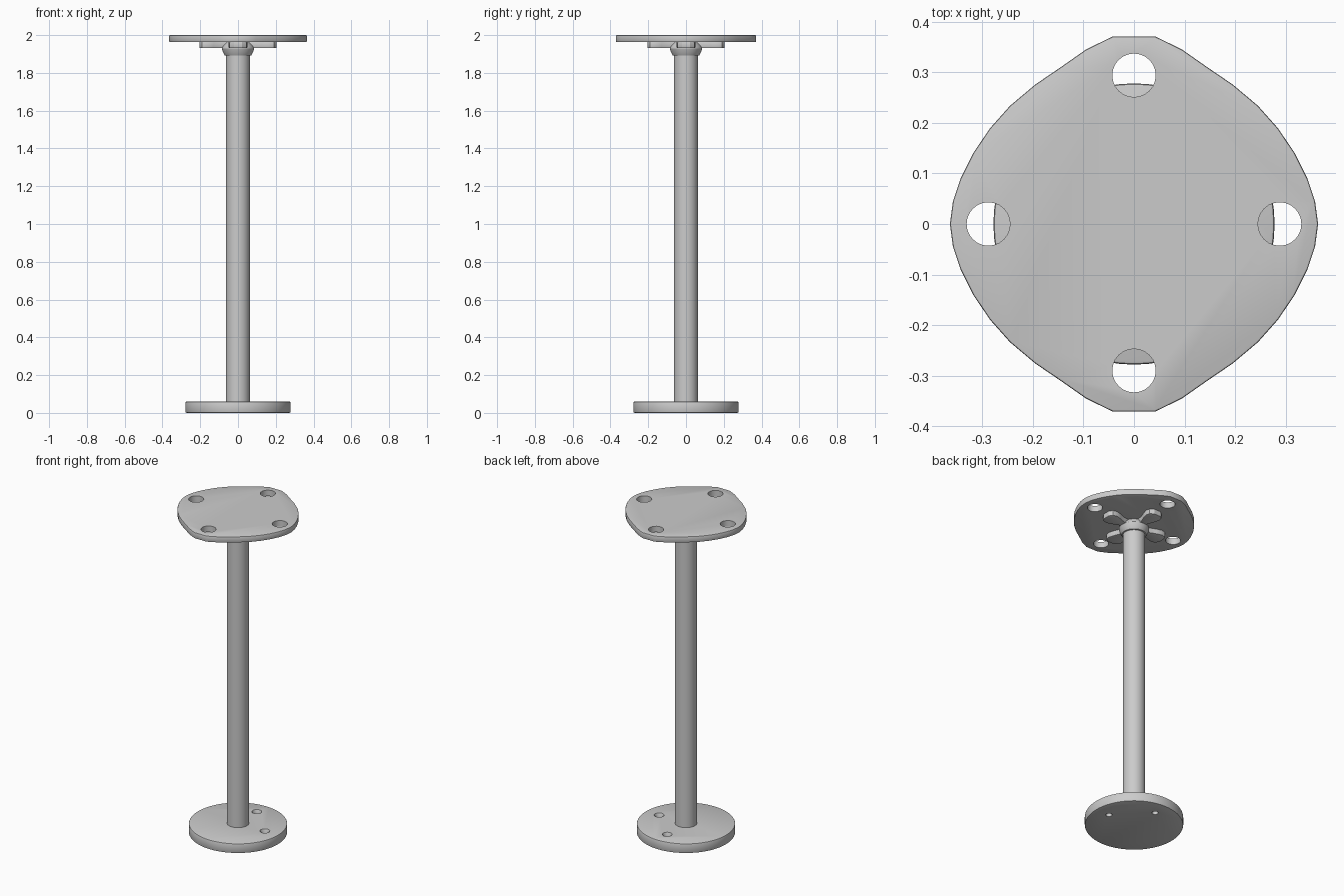
import bpy, bmesh, math

if "Cube" in bpy.data.objects:
    bpy.data.objects.remove(bpy.data.objects["Cube"])


def finish(name, bm, bevel=0.0):
    bmesh.ops.recalc_face_normals(bm, faces=bm.faces)
    me = bpy.data.meshes.new(name)
    bm.to_mesh(me)
    bm.free()
    ob = bpy.data.objects.new(name, me)
    bpy.context.collection.objects.link(ob)
    if bevel:
        m = ob.modifiers.new("soft_edge", 'BEVEL')
        m.width, m.segments = bevel, 2
        m.limit_method, m.angle_limit = 'ANGLE', math.radians(50)
        apply_modifiers(ob)
    return ob


def apply_modifiers(ob):
    bpy.context.view_layer.objects.active = ob
    for m in list(ob.modifiers):
        bpy.ops.object.modifier_apply(modifier=m.name)


def prism(name, outline, z0, z1, bevel=0.0):
    bm = bmesh.new()
    face = bm.faces.new([bm.verts.new((x, y, z0)) for x, y in outline])
    ext = bmesh.ops.extrude_face_region(bm, geom=[face])
    verts = [v for v in ext['geom'] if isinstance(v, bmesh.types.BMVert)]
    bmesh.ops.translate(bm, verts=verts, vec=(0, 0, z1 - z0))
    return finish(name, bm, bevel)


def lathe(name, profile, sides, loc=(0, 0), bevel=0.0):
    # Closed solid of revolution from (radius, z) pairs
    bm = bmesh.new()
    rings = [[bm.verts.new((loc[0] + r * math.cos(2 * math.pi * i / sides),
                            loc[1] + r * math.sin(2 * math.pi * i / sides), z))
              for i in range(sides)] for r, z in profile]
    for a, b in zip(rings, rings[1:]):
        for i in range(sides):
            j = (i + 1) % sides
            bm.faces.new((a[i], a[j], b[j], b[i]))
    bm.faces.new(rings[0])
    bm.faces.new(rings[-1])
    return finish(name, bm, bevel)


def drill(ob, profile, centres):
    for c in centres:
        cutter = lathe("hole_cutter", profile, 24, c)
        cutter.hide_render = True
        m = ob.modifiers.new("hole", 'BOOLEAN')
        m.operation, m.solver, m.object = 'DIFFERENCE', 'EXACT', cutter
        apply_modifiers(ob)
        bpy.data.objects.remove(cutter, do_unlink=True)


# Round foot with two countersunk screw holes
base = lathe("base_disc", [(0.278, 0), (0.278, 0.06)], 64, bevel=0.006)
drill(base, [(0.018, -0.01), (0.018, 0.035), (0.03, 0.065)], [(0.185, 0), (0, 0.185)])

# Column
post = lathe("post", [(0.063, 0.05), (0.063, 1.95)], 40)

# Collar under the top plate
collar = lathe("collar", [(0.06, 1.89), (0.07, 1.893), (0.08, 1.91), (0.086, 1.93),
                          (0.083, 1.942), (0.06, 1.966)], 40)

# Four paddle-shaped support arms
half = [(0.03, 0.022), (0.09, 0.024), (0.13, 0.04), (0.165, 0.05), (0.19, 0.044), (0.205, 0.022)]
paddle = [(x, -y) for x, y in half] + [(x, y) for x, y in reversed(half)]
arms = []
for k, side in enumerate(("right", "back", "left", "front")):
    arm = prism(f"support_arm_{side}", paddle, 1.931, 1.966, 0.005)
    arm.rotation_euler.z = k * math.pi / 2
    arms.append(arm)

# Rounded-diamond top plate with four bolt holes
q = [(0.364, 0), (0.358, 0.045), (0.343, 0.09), (0.318, 0.14), (0.285, 0.189),
     (0.245, 0.234), (0.195, 0.276), (0.145, 0.31), (0.095, 0.345), (0.042, 0.371)]
outline = (q + [(-x, y) for x, y in reversed(q)]
           + [(-x, -y) for x, y in q[1:]] + [(x, -y) for x, y in reversed(q[1:])])
plate = prism("top_plate", outline, 1.963, 2.0, 0.004)
drill(plate, [(0.043, 1.9), (0.043, 2.1)],
      [(0.288, 0), (-0.288, 0), (0, 0.294), (0, -0.29)])

# Smooth round sides, crisp edges
bpy.ops.object.select_all(action='DESELECT')
for ob in [base, post, collar, plate] + arms:
    ob.select_set(True)
bpy.context.view_layer.objects.active = base
bpy.ops.object.shade_smooth_by_angle(angle=math.radians(30))
